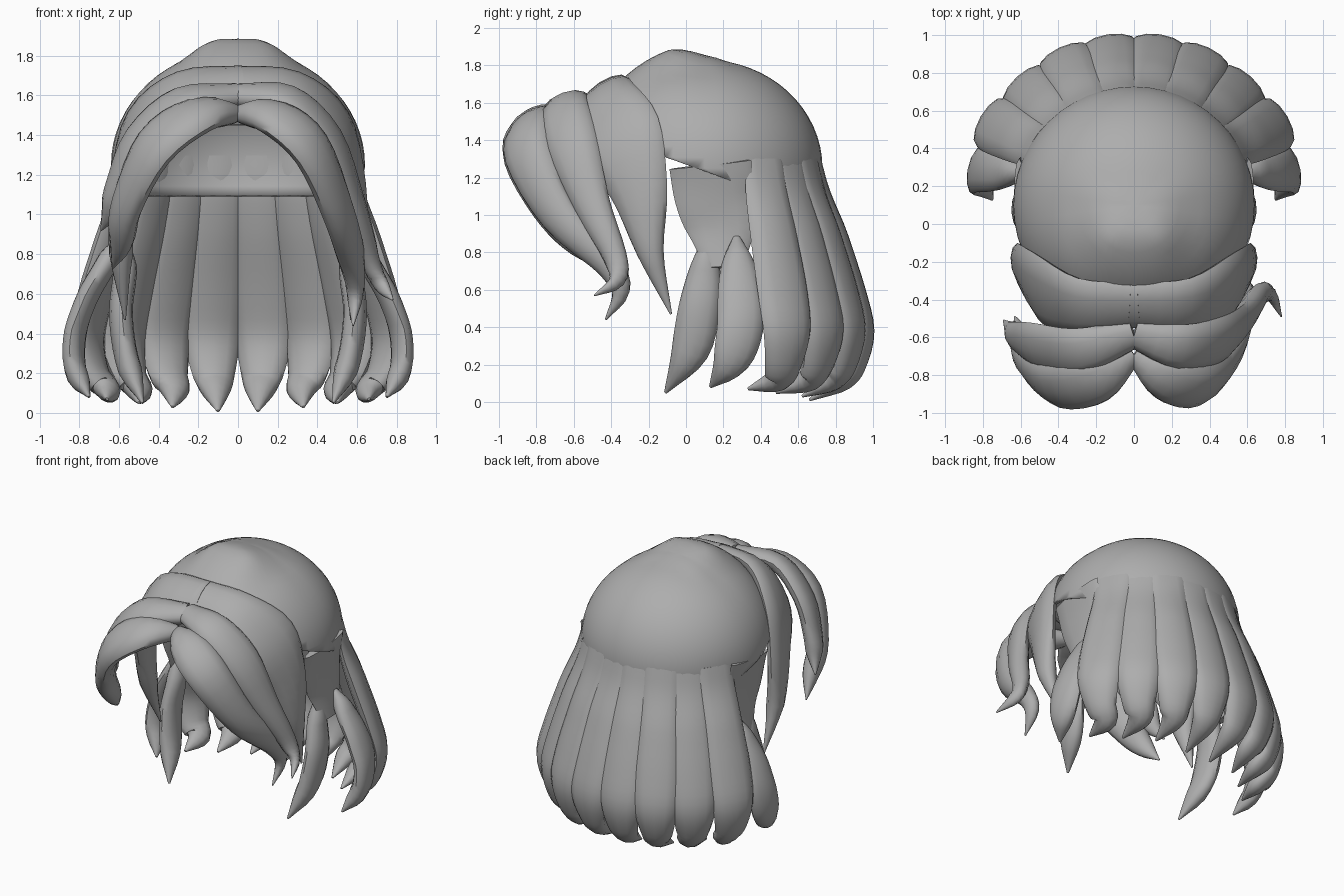
import bpy, bmesh, math
from mathutils import Vector

if "Cube" in bpy.data.objects:
    bpy.data.objects.remove(bpy.data.objects["Cube"])

hair = bpy.data.materials.new("hair_grey")
hair.diffuse_color = (0.42, 0.42, 0.42, 1)
hair.use_nodes = True
hair.node_tree.nodes["Principled BSDF"].inputs["Base Color"].default_value = hair.diffuse_color


def finish(bm, name, angle=50):
    bmesh.ops.recalc_face_normals(bm, faces=bm.faces)
    me = bpy.data.meshes.new(name)
    bm.to_mesh(me)
    bm.free()
    me.materials.append(hair)
    ob = bpy.data.objects.new(name, me)
    bpy.context.collection.objects.link(ob)
    bpy.ops.object.select_all(action='DESELECT')
    ob.select_set(True)
    bpy.context.view_layer.objects.active = ob
    bpy.ops.object.shade_smooth_by_angle(angle=math.radians(angle))
    return ob


def spline(p, u):
    """Catmull-Rom point on a list of vectors, u in 0..len-1."""
    i = min(int(u), len(p) - 2)
    t = u - i
    b, c = p[i], p[i + 1]
    a = p[i - 1] if i else b * 2 - c
    d = p[i + 2] if i + 2 < len(p) else c * 2 - b
    return 0.5 * (2 * b + (c - a) * t + (2 * a - 5 * b + 4 * c - d) * t * t
                  + (3 * b - a - 3 * c + d) * t ** 3)


def lock(name, path, widths, thick, centre, mirror=False, thin_root=False, sides=12, per=4):
    """Flattened tapering strand, its flat side turned away from centre."""
    s = -1 if mirror else 1
    pts = [Vector((x * s, y, z)) for x, y, z in path]
    wid = [Vector((w, 0, 0)) for w in widths]
    n = (len(pts) - 1) * per
    bm = bmesh.new()
    rings = []
    for k in range(n + 1):
        u = k / per
        p = spline(pts, u)
        w = max(spline(wid, u).x, 0.004)
        e = 0.05
        tan = (spline(pts, min(u + e, len(pts) - 1)) - spline(pts, max(u - e, 0))).normalized()
        out = p - Vector(centre)
        out = (out - tan * out.dot(tan)).normalized()
        side = tan.cross(out)
        h = min(thick, w * 0.8)
        if thin_root:
            h *= min(1, 0.25 + 0.4 * u)
        rings.append([bm.verts.new(p + side * w * math.cos(a) + out * h * math.sin(a))
                      for a in (2 * math.pi * j / sides for j in range(sides))])
    for r, q in zip(rings, rings[1:]):
        for j in range(sides):
            m = (j + 1) % sides
            bm.faces.new((r[j], r[m], q[m], q[j]))
    bm.faces.new(rings[0])
    bm.faces.new(rings[-1])
    return finish(bm, name)


# Scalp cap: dome raised at the front and crown, trimmed along the hairline
bm = bmesh.new()
bmesh.ops.create_uvsphere(bm, u_segments=48, v_segments=32, radius=1)
for v in bm.verts:
    x, y, z = v.co
    px, py, pz = x * 0.64, 0.1 + y * (0.63 if y > 0 else 0.66), 1.25 + z * 0.58
    if z > 0:
        pz += max(0, 0.1 - py) * 0.12 * z
        crown = max(0, 1 - abs(py + 0.07) / 0.3) * max(0, min(1, (0.3 - abs(px)) / 0.15))
        pz += 0.06 * crown
    v.co = (px, py, pz)
for co, no in (((0, 0, 1.27), (0, -0.36, -1)), ((0, 0, 1.09), (0, 0, -1))):
    bmesh.ops.bisect_plane(bm, geom=bm.verts[:] + bm.edges[:] + bm.faces[:],
                           plane_co=co, plane_no=no, clear_outer=True)
cap = finish(bm, "scalp_cap")
mod = cap.modifiers.new("thickness", 'SOLIDIFY')
mod.thickness = 0.03

# Back curtain: widest point and tip of each strand, mirrored
curtain = [((0.13, 0.945), (0.10, 0.66, 0.01)),
           ((0.37, 0.88), (0.33, 0.62, 0.03)),
           ((0.58, 0.735), (0.50, 0.48, 0.05)),
           ((0.76, 0.54), (0.66, 0.33, 0.07))]
levels = [(1.3, 0.70), (1.12, 0.735), (0.88, 0.83), (0.6, 0.94), (0.38, 1), (0.2, 0.95), (0.12, 0.87)]
for m in (False, True):
    for (x, y), tip in curtain:
        path = [(x * f, 0.13 + (y - 0.13) * f, z) for z, f in levels] + [tip]
        lock("back_strand", path, [0.11, 0.13, 0.145, 0.155, 0.145, 0.11, 0.08, 0.008],
             0.06, (0, 0.1, 0.8), m, True)

# Side strands below the ears, and the recessed panels behind them
for m in (False, True):
    lock("side_strand", [(0.59, 0.27, 0.88), (0.67, 0.28, 0.74), (0.76, 0.29, 0.58), (0.82, 0.29, 0.4),
                         (0.82, 0.24, 0.22), (0.75, 0.13, 0.08)],
         [0.02, 0.09, 0.12, 0.125, 0.10, 0.008], 0.055, (0, 0.2, 0.6), m)
    lock("inner_side_strand", [(0.57, 0.11, 0.86), (0.57, 0.10, 0.7), (0.59, 0.07, 0.5),
                               (0.56, 0.02, 0.27), (0.48, -0.11, 0.05)],
         [0.03, 0.085, 0.11, 0.10, 0.008], 0.06, (0, 0.1, 0.5), m)
    lock("ear_panel", [(0.605, 0.13, 1.27), (0.58, 0.15, 1.1), (0.57, 0.19, 0.92), (0.6, 0.2, 0.72)],
         [0.22, 0.21, 0.18, 0.1], 0.03, (0, 0.17, 1), m)

# Rear fringe layer running into the sideburns
for m in (False, True):
    lock("sideburn", [(-0.03, -0.43, 1.66), (0.28, -0.43, 1.62), (0.49, -0.35, 1.42), (0.575, -0.25, 1.13),
                      (0.59, -0.19, 0.8), (0.57, -0.08, 0.47)],
         [0.14, 0.17, 0.23, 0.16, 0.075, 0.006], 0.06, (0, -0.1, 1.15), m)

# Upper fringe, uneven left and right
lock("upper_fringe_right", [(0.0, -0.58, 1.60), (0.25, -0.65, 1.58), (0.46, -0.61, 1.38), (0.58, -0.50, 1.05),
                            (0.66, -0.38, 0.78), (0.72, -0.37, 0.65), (0.78, -0.49, 0.57)],
     [0.08, 0.13, 0.14, 0.10, 0.065, 0.045, 0.005], 0.06, (0, -0.4, 1.1))
lock("upper_fringe_left", [(0.0, -0.58, 1.60), (0.28, -0.67, 1.57), (0.5, -0.65, 1.38), (0.6, -0.61, 1.15),
                           (0.64, -0.57, 1.02), (0.69, -0.51, 0.92)],
     [0.08, 0.13, 0.14, 0.10, 0.06, 0.005], 0.06, (0, -0.4, 1.1), True)

# Lower fringe arching over the face
lock("lower_fringe_right", [(0.0, -0.69, 1.51), (0.18, -0.82, 1.49), (0.37, -0.85, 1.33), (0.51, -0.68, 1.0),
                            (0.58, -0.42, 0.74), (0.59, -0.35, 0.59), (0.58, -0.43, 0.44)],
     [0.05, 0.13, 0.14, 0.11, 0.075, 0.05, 0.005], 0.07, (0, -0.5, 1.1))
lock("lower_fringe_left", [(0.0, -0.69, 1.51), (0.2, -0.82, 1.50), (0.42, -0.85, 1.34), (0.56, -0.73, 1.05),
                           (0.59, -0.6, 0.86), (0.63, -0.49, 0.73)],
     [0.05, 0.14, 0.15, 0.11, 0.07, 0.005], 0.07, (0, -0.5, 1.1), True)
